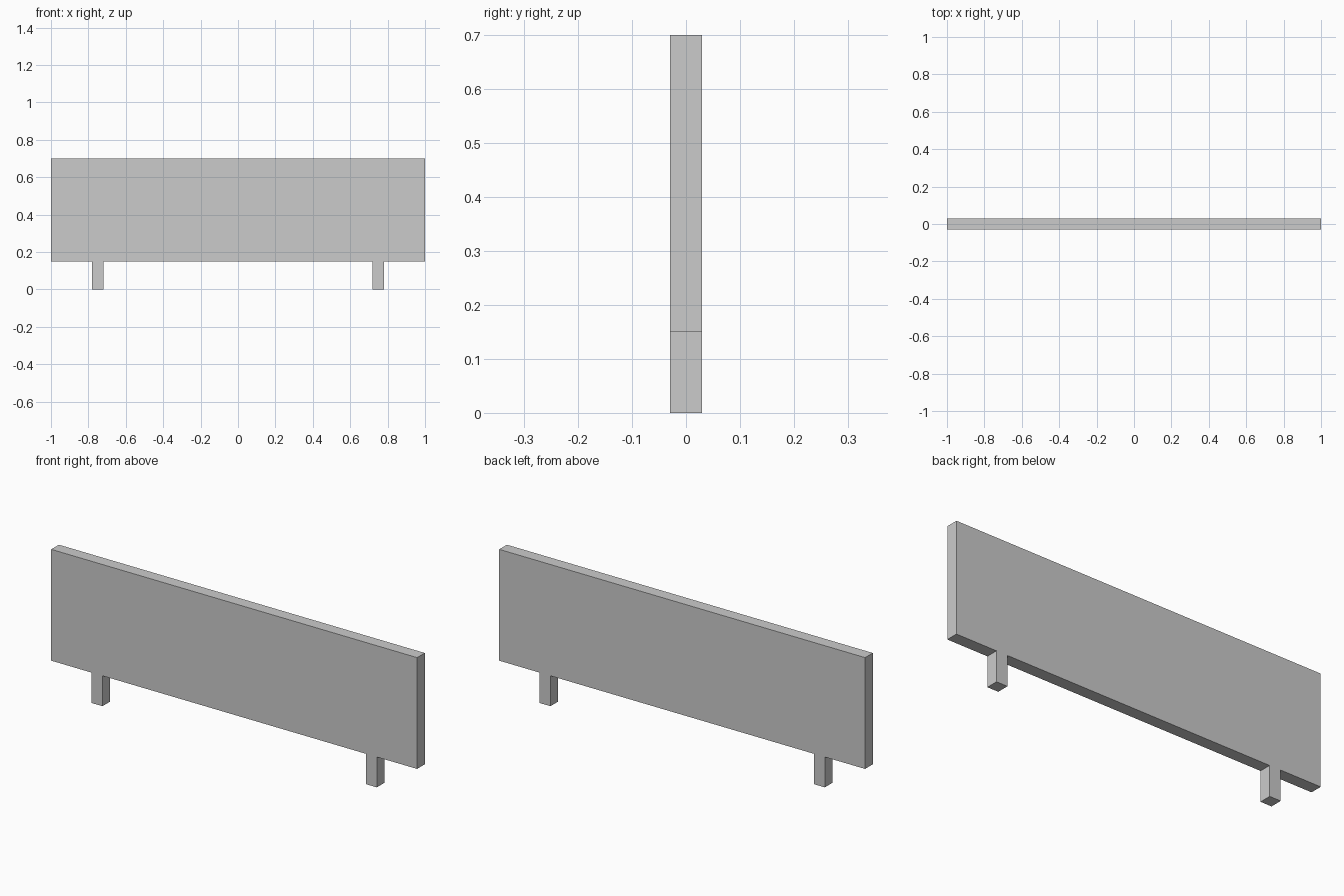
import bpy

if "Cube" in bpy.data.objects:
    bpy.data.objects.remove(bpy.data.objects["Cube"])


def box(name, x, z0, z1, width, depth=0.06):
    """Add a box centred on x and y = 0, spanning z0 to z1."""
    bpy.ops.mesh.primitive_cube_add(size=1, location=(x, 0, (z0 + z1) / 2))
    obj = bpy.context.object
    obj.name = name
    obj.scale = (width, depth, z1 - z0)
    bpy.ops.object.transform_apply(location=False, rotation=False, scale=True)
    return obj


# Main board
box("panel", 0, 0.15, 0.70, 2.0)

# Two short square legs
for side, x in (("left", -0.75), ("right", 0.75)):
    box(f"{side}_leg", x, 0.0, 0.15, 0.06)
